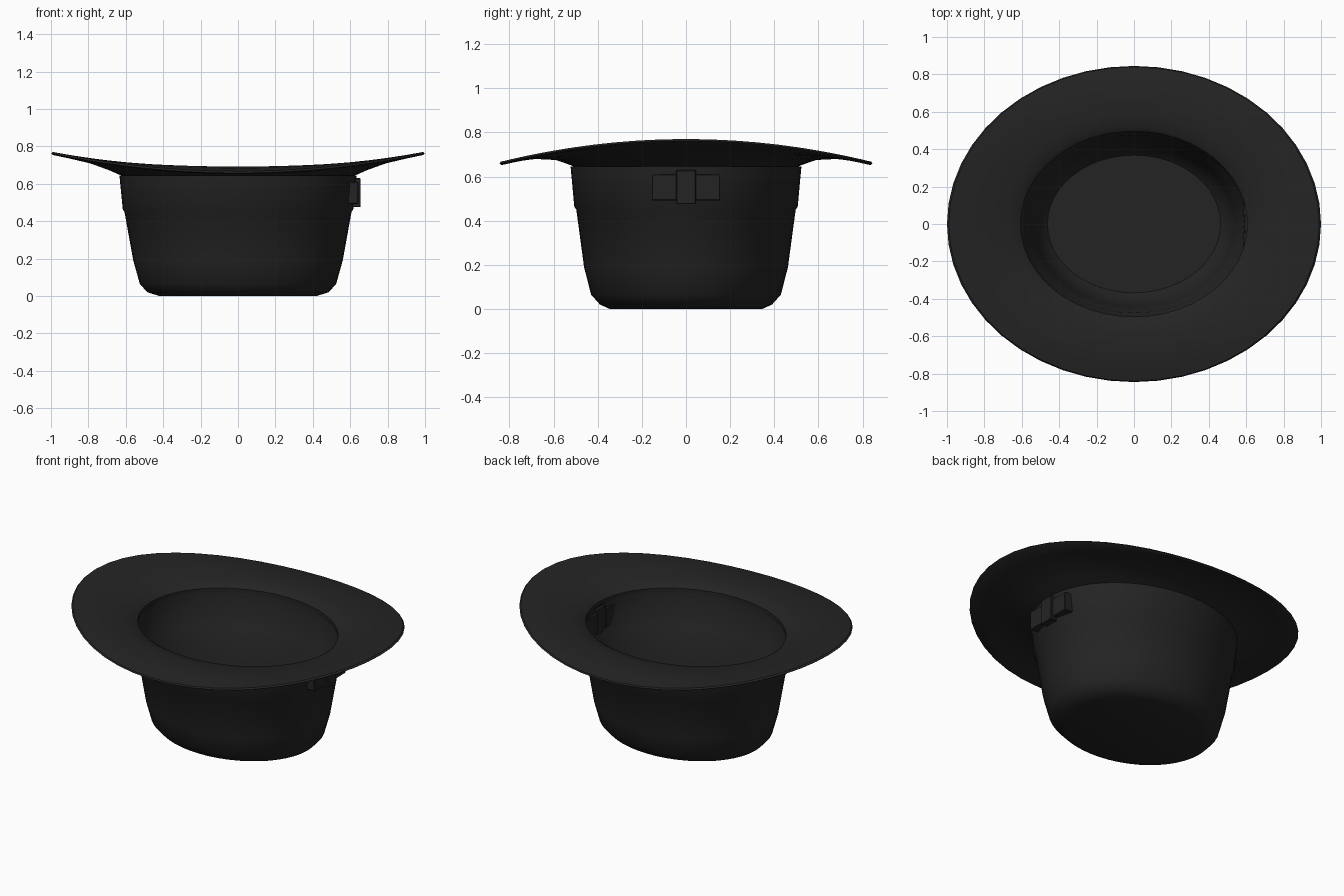
import bpy, bmesh, math

cube = bpy.data.objects.get("Cube")
if cube:
    bpy.data.objects.remove(cube, do_unlink=True)

felt = bpy.data.materials.new("black felt")
felt.use_nodes = True
COLOUR = (0.0175, 0.0175, 0.0175, 1)
felt.diffuse_color = COLOUR
bsdf = felt.node_tree.nodes["Principled BSDF"]
bsdf.inputs["Base Color"].default_value = COLOUR
bsdf.inputs["Roughness"].default_value = 0.9

SEGMENTS = 48


def finish(name, bm, angle):
    bmesh.ops.recalc_face_normals(bm, faces=bm.faces)
    mesh = bpy.data.meshes.new(name)
    bm.to_mesh(mesh)
    bm.free()
    mesh.materials.append(felt)
    obj = bpy.data.objects.new(name, mesh)
    bpy.context.collection.objects.link(obj)
    bpy.ops.object.select_all(action="DESELECT")
    obj.select_set(True)
    bpy.context.view_layer.objects.active = obj
    bpy.ops.object.shade_smooth_by_angle(angle=math.radians(angle))
    return obj


def loft(name, rings, closed=False):
    """Elliptical rings (x radius, y radius, z at the sides, z at front and back)."""
    bm = bmesh.new()
    loops = []
    for rx, ry, zx, zy in rings:
        loop = []
        for i in range(SEGMENTS):
            a = 2 * math.pi * i / SEGMENTS
            c, s = math.cos(a), math.sin(a)
            loop.append(bm.verts.new((rx * c, ry * s, zx * c * c + zy * s * s)))
        loops.append(loop)
    pairs = list(zip(loops, loops[1:]))
    if closed:
        pairs.append((loops[-1], loops[0]))
    else:
        bm.faces.new(loops[0])
        bm.faces.new(loops[-1])
    for low, high in pairs:
        for i in range(SEGMENTS):
            j = (i + 1) % SEGMENTS
            bm.faces.new((low[i], low[j], high[j], high[i]))
    return finish(name, bm, 40)


# Crown: outer wall from the flat top upward, then back down the inside
outer = [(0.42, 0.345, 0), (0.485, 0.39, 0.02), (0.525, 0.43, 0.065),
         (0.56, 0.462, 0.19), (0.607, 0.497, 0.45), (0.616, 0.506, 0.462),
         (0.634, 0.523, 0.645)]
WALL = 0.022
inner = [(rx - WALL, ry - WALL, max(z, WALL) + (0.006 if z < 0.1 else 0))
         for rx, ry, z in reversed(outer)]
loft("crown", [(rx, ry, z, z) for rx, ry, z in outer + inner])

# Brim: rolled up at the sides and dipped at front and back
loft("brim", [
    (0.606, 0.496, 0.64, 0.64), (0.634, 0.523, 0.648, 0.652),
    (0.69, 0.59, 0.673, 0.675), (0.79, 0.69, 0.709, 0.68),
    (0.90, 0.77, 0.735, 0.668), (0.99, 0.835, 0.754, 0.652),
    (1.0, 0.845, 0.762, 0.658), (0.99, 0.84, 0.77, 0.667),
    (0.89, 0.77, 0.752, 0.683), (0.78, 0.69, 0.728, 0.692),
    (0.69, 0.59, 0.702, 0.69), (0.63, 0.52, 0.682, 0.68),
    (0.606, 0.496, 0.665, 0.665)], closed=True)


# Bow on the side of the band
def bow_part(name, x0, x1, y0, y1, z0, z1):
    bm = bmesh.new()
    bmesh.ops.create_cube(bm, size=1)
    bmesh.ops.scale(bm, vec=(x1 - x0, y1 - y0, z1 - z0), verts=bm.verts)
    bmesh.ops.translate(bm, vec=((x0 + x1) / 2, (y0 + y1) / 2, (z0 + z1) / 2),
                        verts=bm.verts)
    bmesh.ops.bevel(bm, geom=bm.edges[:], offset=0.004, segments=1, affect="EDGES")
    return finish(name, bm, 30)


bow_part("bow_knot", 0.59, 0.656, -0.045, 0.045, 0.475, 0.63)
for side, sign in (("front", -1), ("back", 1)):
    near, far = sorted((sign * 0.04, sign * 0.155))
    bow_part("bow_loop_" + side, 0.585, 0.643, near, far, 0.492, 0.61)
